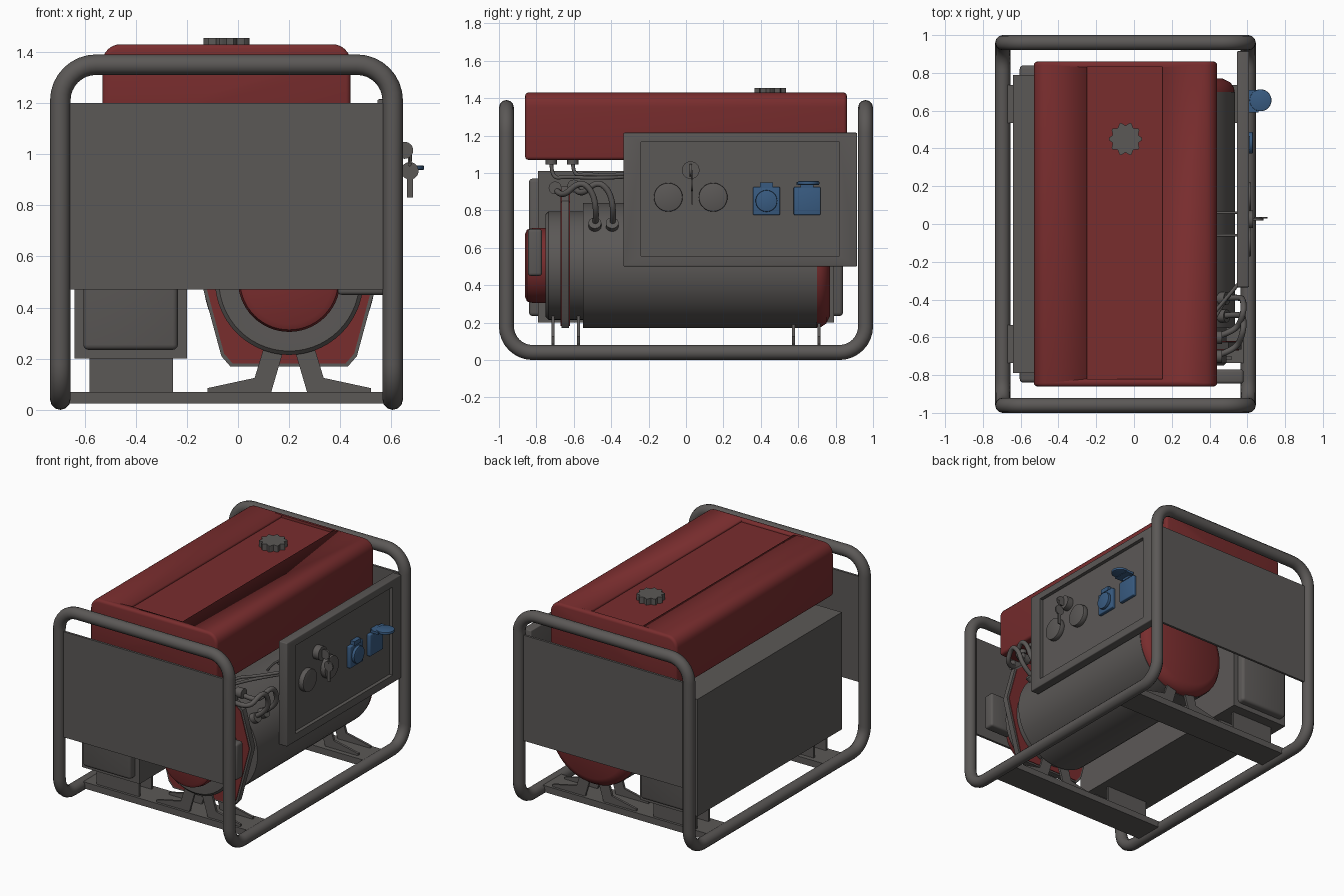
import bpy, bmesh, math
from mathutils import Vector, Matrix

if "Cube" in bpy.data.objects:
    bpy.data.objects.remove(bpy.data.objects["Cube"])


def material(name, rgb):
    m = bpy.data.materials.new(name)
    m.use_nodes = True
    m.diffuse_color = (*rgb, 1)
    m.node_tree.nodes["Principled BSDF"].inputs["Base Color"].default_value = (*rgb, 1)
    return m


GREY = material("warm grey metal", (0.105, 0.098, 0.094))
RED = material("red paint", (0.19, 0.026, 0.027))
BLUE = material("blue plastic", (0.04, 0.105, 0.22))


def activate(ob):
    bpy.ops.object.select_all(action="DESELECT")
    ob.select_set(True)
    bpy.context.view_layer.objects.active = ob


def finish(name, bm, mat, bevel=0, segments=3):
    bmesh.ops.recalc_face_normals(bm, faces=bm.faces[:])
    me = bpy.data.meshes.new(name)
    bm.to_mesh(me)
    bm.free()
    me.materials.append(mat)
    ob = bpy.data.objects.new(name, me)
    bpy.context.collection.objects.link(ob)
    activate(ob)
    if bevel:
        mod = ob.modifiers.new("Bevel", "BEVEL")
        mod.width, mod.segments = bevel, segments
        mod.limit_method = "ANGLE"
        bpy.ops.object.modifier_apply(modifier="Bevel")
    bpy.ops.object.shade_smooth_by_angle(angle=math.radians(35))
    return ob


def box(name, lo, hi, mat=GREY, bevel=0):
    lo, hi = Vector(lo), Vector(hi)
    bm = bmesh.new()
    bmesh.ops.create_cube(bm, size=1, matrix=Matrix.Translation((lo + hi) / 2) @ Matrix.Diagonal((*(hi - lo), 1)))
    return finish(name, bm, mat, bevel)


def prism(name, outline, y0, y1, mat=GREY, bevel=0):
    """Extrude an x/z outline along y."""
    bm = bmesh.new()
    face = bm.faces.new([bm.verts.new((x, y0, z)) for x, z in outline])
    new = bmesh.ops.extrude_face_region(bm, geom=[face])["geom"]
    bmesh.ops.translate(bm, vec=(0, y1 - y0, 0), verts=[v for v in new if isinstance(v, bmesh.types.BMVert)])
    return finish(name, bm, mat, bevel)


def disc(name, centre, radius, depth, axis, mat=GREY, bevel=0):
    bm = bmesh.new()
    turn = Vector((0, 0, 1)).rotation_difference(Vector(axis)).to_matrix().to_4x4()
    bmesh.ops.create_cone(bm, cap_ends=True, segments=32, radius1=radius, radius2=radius, depth=depth,
                          matrix=Matrix.Translation(centre) @ turn)
    return finish(name, bm, mat, bevel, 2)


AXIS_X, AXIS_Z = 0.2, 0.505


def lathe(name, profile, mat):
    """Spin (radius, y) points around the engine axis."""
    bm = bmesh.new()
    vs = [bm.verts.new((AXIS_X + r, y, AXIS_Z)) for r, y in profile]
    es = [bm.edges.new(p) for p in zip(vs, vs[1:])]
    bmesh.ops.spin(bm, geom=vs + es, cent=(AXIS_X, 0, AXIS_Z), axis=(0, 1, 0), angle=math.tau, steps=56)
    bmesh.ops.remove_doubles(bm, verts=bm.verts[:], dist=1e-4)
    return finish(name, bm, mat)


def tube(name, points, radius, cyclic=False, kind="POLY"):
    cu = bpy.data.curves.new(name, "CURVE")
    cu.dimensions = "3D"
    cu.bevel_depth, cu.bevel_resolution, cu.use_fill_caps = radius, 4, True
    sp = cu.splines.new(kind)
    sp.points.add(len(points) - 1)
    for p, co in zip(sp.points, points):
        p.co = (*co, 1)
    sp.use_cyclic_u = cyclic
    if kind == "NURBS":
        sp.order_u, sp.use_endpoint_u, sp.resolution_u = 3, True, 8
    cu.materials.append(GREY)
    ob = bpy.data.objects.new(name, cu)
    bpy.context.collection.objects.link(ob)
    activate(ob)
    bpy.ops.object.convert(target="MESH")
    bpy.ops.object.shade_smooth_by_angle(angle=math.radians(40))


def cut(ob, lo, hi):
    cutter = box("cutter", lo, hi, ob.data.materials[0])
    cutter.hide_render = True
    activate(ob)
    mod = ob.modifiers.new("Cut", "BOOLEAN")
    mod.object, mod.operation, mod.solver = cutter, "DIFFERENCE", "EXACT"
    bpy.ops.object.modifier_apply(modifier="Cut")
    bpy.data.objects.remove(cutter)


def rounded(corners, radius):
    """Round each right-angled corner of a closed path."""
    path = []
    for i, p in enumerate(corners):
        u = (corners[i - 1] - p).normalized()
        v = (corners[(i + 1) % len(corners)] - p).normalized()
        for k in range(9):
            t = k * math.pi / 16
            path.append(p + radius * (u + v - v * math.cos(t) - u * math.sin(t)))
    return path


# Tubular carrying frame, one continuous bent pipe
L, R, END, LOW, TOP = -0.695, 0.605, 0.96, 0.04, 1.35
half = [Vector(c) for c in ((L, -END, LOW), (L, -END, TOP), (R, -END, TOP), (R, -END, LOW))]
other = [Vector((p.x, END, p.z)) for p in reversed(half)]
tube("carrying_frame", rounded(half + other, 0.14), 0.04, cyclic=True)

# End panels, crossbars and mounts at both ends
foot = [(0.10, 0.24), (0.18, 0.24), (0.13, 0.07), (-0.12, 0.07), (-0.12, 0.085), (0.065, 0.125)]
for s, end in ((-1, "front"), (1, "back")):
    box(end + "_panel", (-0.67, s * 0.96 - 0.008, 0.47), (0.58, s * 0.96 + 0.008, 1.2))
    box(end + "_crossbar", (L, s * 0.635 - 0.1, 0.025), (R, s * 0.635 + 0.1, 0.07))
    for k, y in enumerate((s * 0.575, s * 0.71)):
        tag = end + ("_inner_", "_outer_")[k]
        box(tag + "box_mount", (-0.58, y - 0.008, 0.07), (-0.255, y + 0.008, 0.21))
        prism(tag + "right_foot", foot, y - 0.008, y + 0.008)
        prism(tag + "left_foot", [(2 * AXIS_X - x, z) for x, z in foot], y - 0.008, y + 0.008)

# Generator box with raised end covers
box("generator_box", (-0.64, -0.79, 0.2), (-0.2, 0.79, 1.01))
box("generator_end_covers", (-0.605, -0.84, 0.235), (-0.235, 0.84, 0.97), bevel=0.02)

# Engine: barrel, red end cap, fan housing and starter
lathe("engine_barrel", [(0, -0.55), (0.335, -0.55), (0.335, 0.7), (0, 0.7)], GREY)
lathe("engine_end_cap", [(0, 0.69), (0.333, 0.69), (0.33, 0.72), (0.31, 0.75), (0.27, 0.77), (0, 0.77)], RED)
lathe("fan_housing", [(0, -0.74), (0.19, -0.75), (0.275, -0.75), (0.29, -0.735), (0.29, -0.54)], GREY)
lathe("starter_cover", [(0, -0.86), (0.17, -0.86), (0.192, -0.85), (0.2, -0.82), (0.2, -0.74)], RED)
box("starter_handle", (0.39, -0.845, 0.45), (0.58, -0.77, 0.7), bevel=0.015)

# Shield plate: red faces inside a grey rim
shield = [(-0.03, 0.17), (0.43, 0.17), (0.465, 0.21), (0.53, 0.45), (0.57, 0.6), (0.5, 0.85), (0.4, 0.93),
          (0, 0.93), (-0.1, 0.85), (-0.17, 0.6), (-0.13, 0.45), (-0.065, 0.21)]
prism("shield_rim", shield, -0.665, -0.625)
inner = [(AXIS_X + (x - AXIS_X) * 0.96, 0.55 + (z - 0.55) * 0.97) for x, z in shield]
prism("shield_faces", inner, -0.67, -0.62, RED)

# Fuel tank with a sunken top strip
tank_outline = [(-0.53, 1.07), (0.44, 1.07), (0.44, 1.35)]
for cx, a0 in ((0.37, 0), (-0.46, 90)):
    for a in range(a0, a0 + 91, 15):
        t = math.radians(a)
        tank_outline.append((cx + 0.07 * math.cos(t), 1.36 + 0.07 * math.sin(t)))
tank = prism("fuel_tank", tank_outline, -0.86, 0.86, RED, bevel=0.018)
cut(tank, (-0.25, -0.82, 1.412), (0.15, 0.83, 1.5))

# Scalloped filler cap
cap = []
for i in range(60):
    r = 0.08 + 0.009 * math.cos(i * math.tau / 6)
    a = i * math.tau / 60
    cap.append((r * math.cos(a), r * math.sin(a)))
bm = bmesh.new()
bm.faces.new([bm.verts.new((-0.045 + x, 0.45 + y, 1.455)) for x, y in cap])
side = bmesh.ops.extrude_face_region(bm, geom=bm.faces[:])["geom"]
bmesh.ops.translate(bm, vec=(0, 0, -0.045), verts=[v for v in side if isinstance(v, bmesh.types.BMVert)])
finish("filler_cap", bm, GREY)

# Control panel with a recessed face
panel = box("control_panel", (0.545, -0.335, 0.5), (0.61, 0.915, 1.215), bevel=0.006)
cut(panel, (0.585, -0.24, 0.555), (0.7, 0.82, 1.165))
for name, y in (("left_gauge", -0.095), ("right_gauge", 0.145)):
    disc(name, (0.6, y, 0.87), 0.077, 0.04, (1, 0, 0), bevel=0.006)

# Ignition lock and its keys
disc("ignition_lock", (0.605, 0.025, 1.015), 0.047, 0.05, (1, 0, 0))
disc("ignition_key", (0.652, 0.025, 1.015), 0.033, 0.012, (0, 1, 0))
disc("spare_key_head", (0.672, 0.033, 0.935), 0.034, 0.01, (0, 1, 0))
box("spare_key_blade", (0.66, 0.029, 0.83), (0.684, 0.037, 0.92))
tube("key_ring", [(0.672 + 0.004 * math.cos(a), 0.03, 0.985 + 0.03 * math.sin(a))
                  for a in (k * math.tau / 16 for k in range(16))], 0.004, cyclic=True)

# Power outlets, one lid shut and one lid open
for name, y in (("shut_outlet", 0.43), ("open_outlet", 0.648)):
    box(name, (0.58, y - 0.072, 0.775), (0.61, y + 0.072, 0.925), BLUE, bevel=0.006)
    box(name + "_hinge", (0.58, y - 0.035, 0.92), (0.615, y + 0.035, 0.95), BLUE)
disc("shut_lid", (0.617, 0.43, 0.85), 0.058, 0.025, (1, 0, 0), BLUE, bevel=0.005)
disc("open_lid", (0.67, 0.655, 0.947), 0.058, 0.018, (0, 0, 1), BLUE, bevel=0.005)
box("open_lid_arm", (0.6, 0.59, 0.935), (0.66, 0.71, 0.952), BLUE)

# Fuel taps and hoses under the tank
for name, y, z in (("front_fuel", -0.72, 0.98), ("rear_fuel", -0.605, 0.995)):
    disc(name + "_tap", (0.36, y, 1.06), 0.03, 0.03, (0, 0, 1))
    tube(name + "_hose", [(0.36, y, 1.06), (0.36, y, z - 0.01), (0.38, y + 0.08, z), (0.44, -0.45, z - 0.01),
                          (0.55, -0.32, z)], 0.01, kind="NURBS")

# Heavy output cables with end plugs
for name, y0, z0, y1 in (("front_cable", -0.7, 0.92, -0.487), ("rear_cable", -0.6, 0.93, -0.395)):
    tube(name, [(0.42, y0, z0), (0.54, y0 + 0.03, z0 - 0.06), (0.58, y1 - 0.08, 0.96), (0.58, y1 - 0.01, 0.9),
                (0.56, y1 + 0.01, 0.78), (0.45, y1, 0.72)], 0.016, kind="NURBS")
    disc(name + "_upper_plug", (0.44, y0, z0), 0.034, 0.05, (1, 0, 0))
    disc(name + "_lower_plug", (0.47, y1, 0.72), 0.034, 0.05, (1, 0, 0.6))

# Thin wires from the panel to the engine
for name, y in (("front_wire", -0.06), ("rear_wire", 0.06)):
    tube(name, [(0.56, y, 0.95), (0.46, y, 0.97), (0.3, y, 0.9), (0.25, y, 0.8)], 0.007, kind="NURBS")
